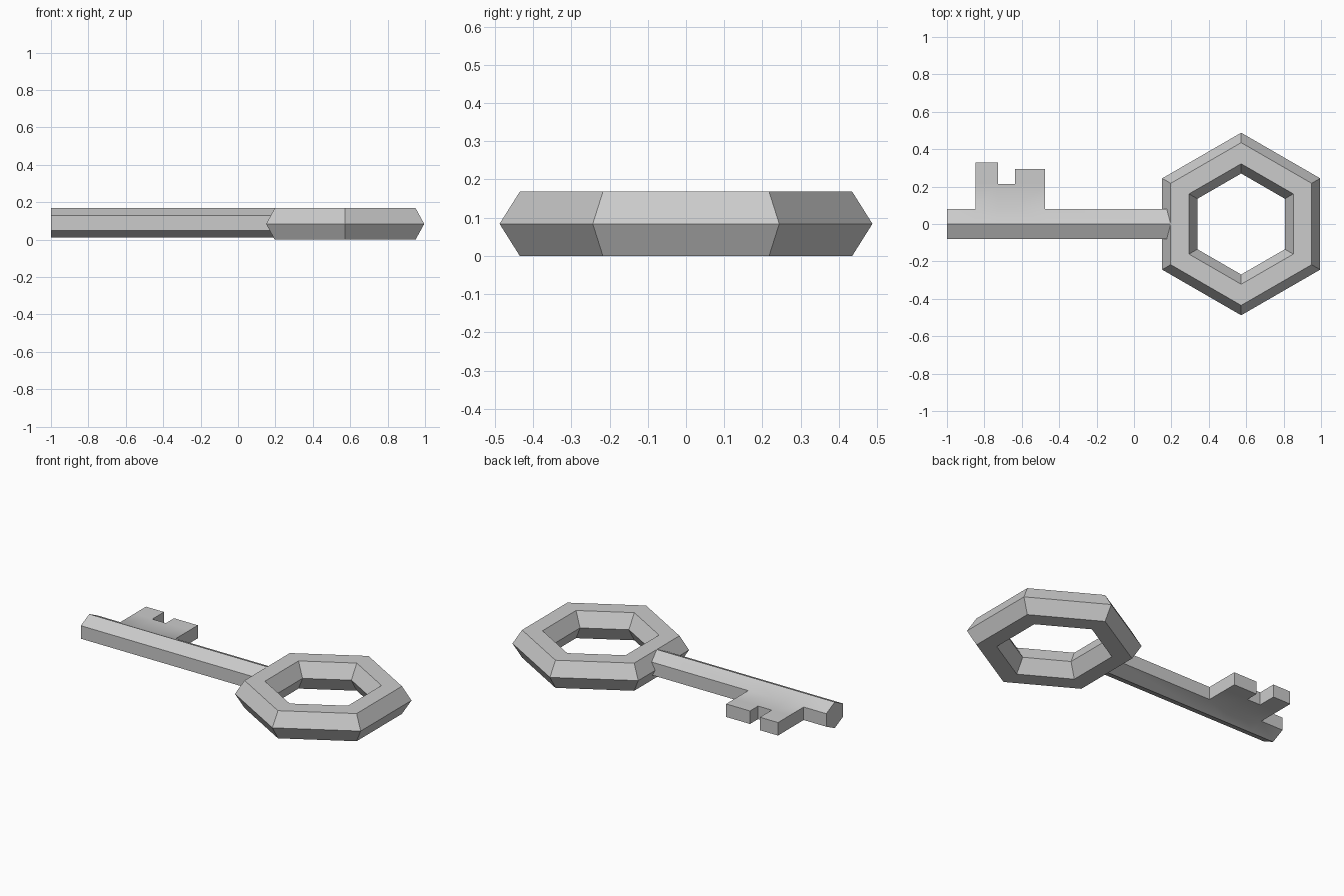
import bpy, bmesh
from math import cos, sin, pi, radians

if "Cube" in bpy.data.objects:
    bpy.data.objects.remove(bpy.data.objects["Cube"])


def finish(bm, name):
    bmesh.ops.recalc_face_normals(bm, faces=bm.faces)
    me = bpy.data.meshes.new(name)
    bm.to_mesh(me)
    bm.free()
    ob = bpy.data.objects.new(name, me)
    bpy.context.collection.objects.link(ob)
    return ob


def bridge(bm, loops, closed):
    """Skin consecutive vertex loops with quads."""
    n = len(loops[0])
    for i in range(len(loops) if closed else len(loops) - 1):
        a, b = loops[i], loops[(i + 1) % len(loops)]
        for j in range(n):
            bm.faces.new((a[j], a[(j + 1) % n], b[(j + 1) % n], b[j]))


# Bow: six-sided ring with a six-sided cross-section (radius, z)
CX = 0.573
section = [(0.488, 0.084), (0.435, 0.168), (0.322, 0.168),
           (0.270, 0.084), (0.322, 0.0), (0.435, 0.0)]
bm = bmesh.new()
loops = []
for k in range(6):
    a = pi / 2 + k * pi / 3
    loops.append([bm.verts.new((CX + r * cos(a), r * sin(a), z)) for r, z in section])
bridge(bm, loops, True)
finish(bm, "bow_ring")

# Shaft: hexagonal bar with ridges at top and bottom, cut at the bit stations
HALF_Y, HALF_Z, MID_Z = 0.081, 0.079, 0.089
stations = [-1.0, -0.848, -0.727, -0.635, -0.475, 0.22]
bm = bmesh.new()
loops = []
for x in stations:
    loops.append([bm.verts.new((x, HALF_Y * cos(a) / cos(pi / 6), MID_Z + HALF_Z * sin(a)))
                  for a in (pi / 6 + j * pi / 3 for j in range(6))])
bridge(bm, loops, False)
bm.faces.new(loops[0])
bm.faces.new(loops[-1])


def pull_out(x0, x1, y_from, y_to):
    """Extrude the back-side faces between x0 and x1 out to y_to."""
    faces = [f for f in bm.faces
             if x0 < f.calc_center_median().x < x1
             and all(abs(v.co.y - y_from) < 1e-4 for v in f.verts)]
    new = bmesh.ops.extrude_face_region(bm, geom=faces)["geom"]
    for v in new:
        if isinstance(v, bmesh.types.BMVert):
            v.co.y = y_to
    bmesh.ops.delete(bm, geom=[f for f in faces if f.is_valid], context='FACES')


# Bit: common web, then the two teeth
pull_out(stations[1], stations[4], HALF_Y, 0.215)
pull_out(stations[1], stations[2], 0.215, 0.328)
pull_out(stations[3], stations[4], 0.215, 0.293)
shaft = finish(bm, "shaft_with_bit")

# Soft shading only where the bit flows into the shaft
bpy.context.view_layer.objects.active = shaft
shaft.select_set(True)
bpy.ops.object.shade_smooth_by_angle(angle=radians(35))
